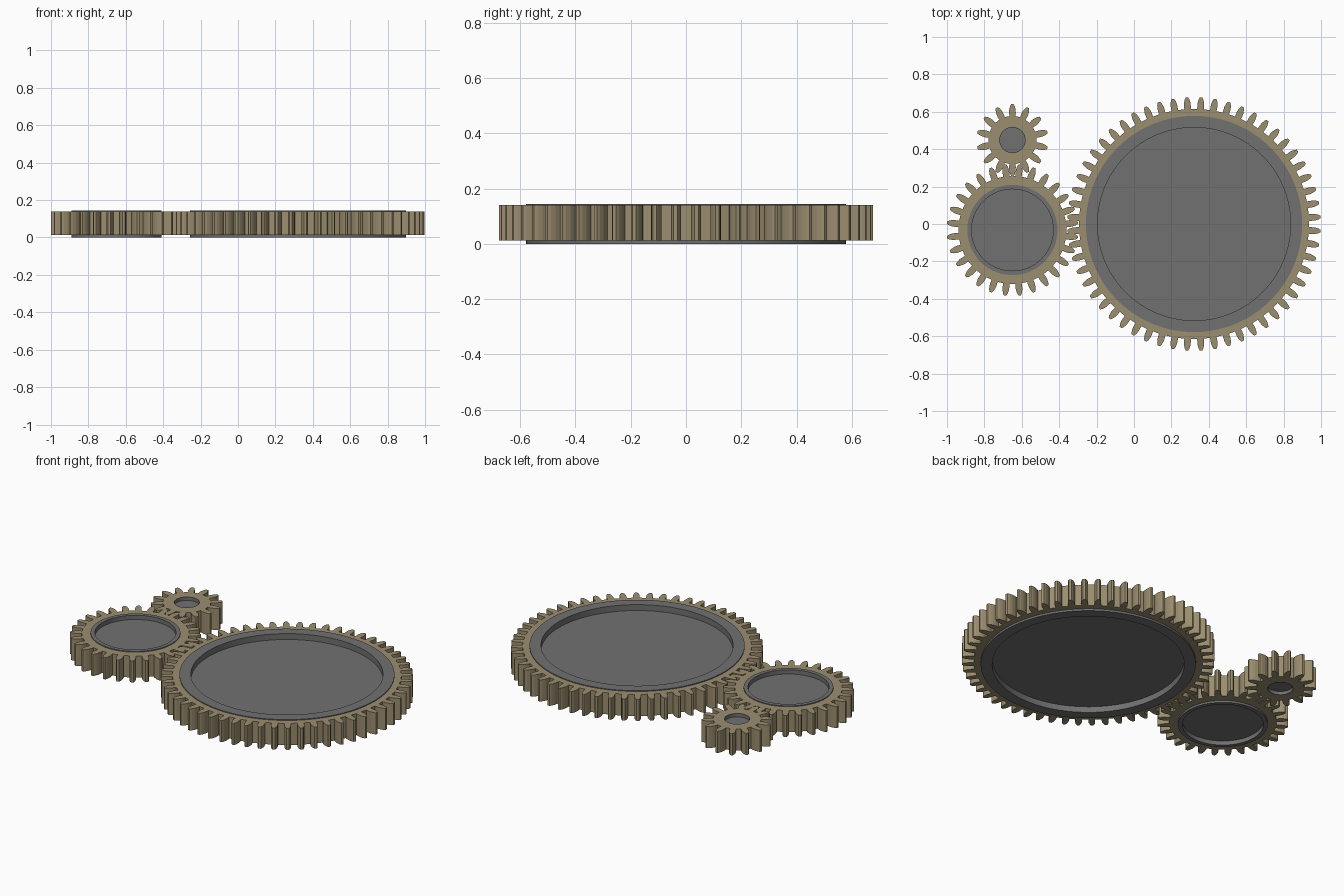
import bpy, bmesh, math

if "Cube" in bpy.data.objects:
    bpy.data.objects.remove(bpy.data.objects["Cube"])

def material(name, rgb):
    m = bpy.data.materials.new(name)
    m.diffuse_color = (*rgb, 1)
    m.use_nodes = True
    m.node_tree.nodes["Principled BSDF"].inputs["Base Color"].default_value = m.diffuse_color
    return m

BRASS = material("dull brass", (0.33, 0.27, 0.16))
GREY = material("dark grey", (0.165, 0.165, 0.165))
Z0, Z1 = 0.012, 0.14          # toothed ring bottom and top
# half tooth: (distance below the tip, half width)
TOOTH = [(0.063, 0.0150), (0.047, 0.0180), (0.030, 0.0175), (0.012, 0.0130), (0.0, 0.0065)]

def finish(bm, name, mat, x, y):
    bmesh.ops.recalc_face_normals(bm, faces=bm.faces)
    me = bpy.data.meshes.new(name)
    bm.to_mesh(me)
    bm.free()
    me.materials.append(mat)
    ob = bpy.data.objects.new(name, me)
    ob.location = (x, y, 0)
    bpy.context.collection.objects.link(ob)
    return ob

def toothed_ring(name, x, y, tip, hole, teeth):
    # outline of all teeth as (radius, angle), starting half a step off the x axis
    outline = []
    for i in range(teeth):
        mid = (i + 0.5) * math.tau / teeth
        side = [(tip - d, w / (tip - d)) for d, w in TOOTH]
        outline += [(r, mid - a) for r, a in side]
        outline += [(r, mid + a) for r, a in reversed(side)]
    bm = bmesh.new()
    def loop(z, radius=None):
        return [bm.verts.new(((radius or r) * math.cos(a), (radius or r) * math.sin(a), z))
                for r, a in outline]
    # inner bottom, outer bottom, outer top, inner top (the hub fills the hole)
    loops = [loop(Z0, hole), loop(Z0), loop(Z1), loop(Z1, hole)]
    n = len(outline)
    for a, b in zip(loops, loops[1:]):
        for i in range(n):
            j = (i + 1) % n
            bm.faces.new((a[i], a[j], b[j], b[i]))
    finish(bm, name, BRASS, x, y)

def hub(name, x, y, outer, inner, z0, z1, depth):
    # lathed disc, recessed on both sides inside a raised rim
    prof = [(inner, z1 - depth), (inner, z1), (outer, z1),
            (outer, z0), (inner, z0), (inner, z0 + depth)]
    seg = 96
    bm = bmesh.new()
    loops = [[bm.verts.new((r * math.cos(k * math.tau / seg), r * math.sin(k * math.tau / seg), z))
              for k in range(seg)] for r, z in prof]
    for a, b in zip(loops, loops[1:]):
        for i in range(seg):
            j = (i + 1) % seg
            bm.faces.new((a[i], a[j], b[j], b[i]))
    bm.faces.new(loops[0])
    bm.faces.new(loops[-1])
    ob = finish(bm, name, GREY, x, y)
    bpy.context.view_layer.objects.active = ob
    ob.select_set(True)
    bpy.ops.object.shade_smooth_by_angle(angle=math.radians(30))
    ob.select_set(False)

# name, centre, tip radius, teeth, hub radius, recess radius, hub bottom/top, recess depth
GEARS = [
    ("large", 0.321, 0.0, 0.678, 56, 0.578, 0.516, 0.0, 0.145, 0.035),
    ("medium", -0.65, -0.032, 0.352, 28, 0.241, 0.218, 0.0, 0.145, 0.025),
    ("small", -0.65, 0.449, 0.192, 14, 0.072, 0.067, Z0, Z1, 0.02),
]
for name, x, y, tip, teeth, ro, ri, z0, z1, depth in GEARS:
    toothed_ring(name + "_gear_teeth", x, y, tip, ro - 0.001, teeth)
    hub(name + "_gear_hub", x, y, ro, ri, z0, z1, depth)
